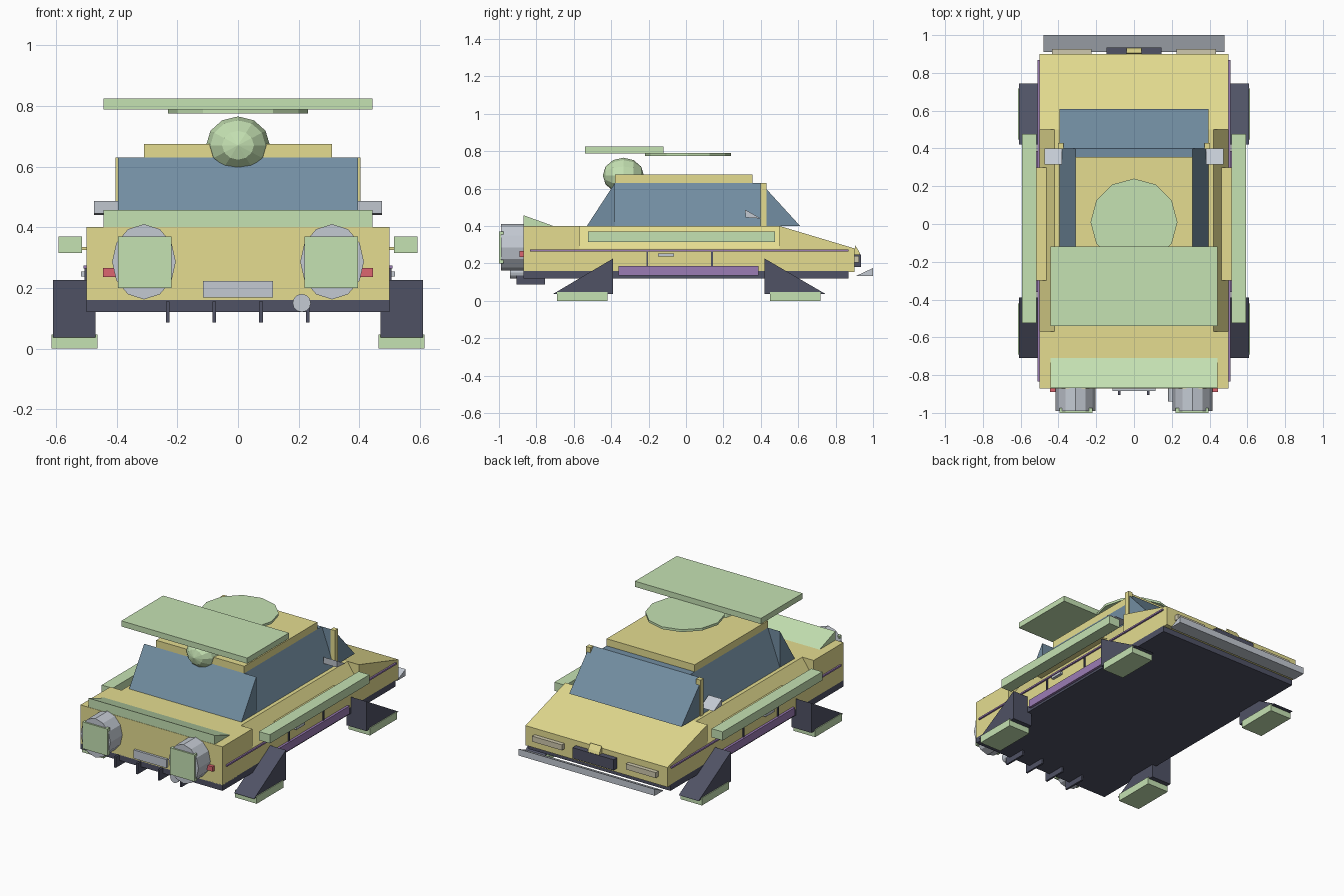
import bpy, bmesh
from math import pi, sin, cos

if "Cube" in bpy.data.objects:
    bpy.data.objects.remove(bpy.data.objects["Cube"])

COLORS = {
    "yellow": (0.78, 0.72, 0.28), "green": (0.56, 0.76, 0.45), "glass": (0.17, 0.27, 0.36),
    "dark": (0.08, 0.085, 0.13), "purple": (0.33, 0.20, 0.46), "red": (0.72, 0.13, 0.16),
    "silver": (0.55, 0.59, 0.65), "cream": (0.62, 0.58, 0.42),
}
MATS = {}
for key, rgb in COLORS.items():
    MATS[key] = bpy.data.materials.new(key)
    MATS[key].diffuse_color = (*rgb, 1)


def finish(name, bm, color):
    bmesh.ops.recalc_face_normals(bm, faces=bm.faces)
    me = bpy.data.meshes.new(name)
    bm.to_mesh(me)
    bm.free()
    me.materials.append(MATS[color])
    ob = bpy.data.objects.new(name, me)
    bpy.context.collection.objects.link(ob)
    return ob


def prism(name, color, pts, a, b, axis="x"):
    """Extrude a 2D profile from a to b: axis x takes (y,z), y takes (x,z), z takes (x,y)."""
    place = {"x": lambda p, t: (t, p[0], p[1]),
             "y": lambda p, t: (p[0], t, p[1]),
             "z": lambda p, t: (p[0], p[1], t)}[axis]
    bm = bmesh.new()
    lo = [bm.verts.new(place(p, a)) for p in pts]
    hi = [bm.verts.new(place(p, b)) for p in pts]
    n = len(pts)
    bm.faces.new(lo)
    bm.faces.new(hi)
    for i in range(n):
        j = (i + 1) % n
        bm.faces.new((lo[i], lo[j], hi[j], hi[i]))
    return finish(name, bm, color)


def box(name, color, x, y, z):
    return prism(name, color, [(y[0], z[0]), (y[1], z[0]), (y[1], z[1]), (y[0], z[1])], *x)


def ring(cx, cy, rx, ry, n=12):
    return [(cx + rx * sin(2 * pi * i / n), cy + ry * cos(2 * pi * i / n)) for i in range(n)]


# Chassis and hull
box("chassis", "dark", (-.5, .5), (-.87, .87), (.12, .16))
box("hull_rear", "yellow", (-.5, .5), (-.87, -.57), (.155, .40))
prism("hull_middle", "yellow",
      [(-.5, .155), (.5, .155), (.5, .28), (.42, .40), (-.42, .40), (-.5, .28)], -.57, .5, "y")
prism("hull_nose", "yellow", [(.5, .155), (.9, .155), (.9, .28), (.5, .40)], -.5, .5)

# Cabin glass and roof
prism("side_glass", "glass", [(-.395, .40), (.395, .40), (.31, .63), (-.31, .63)], -.38, .40, "y")
prism("windshield", "glass", [(.40, .40), (.61, .40), (.40, .63)], -.395, .395)
prism("rear_glass", "glass", [(-.53, .40), (-.38, .40), (-.38, .63)], -.395, .395)
box("roof", "yellow", (-.31, .31), (-.38, .355), (.625, .675))

# Roof equipment
prism("roof_disc", "green", ring(0, .01, .23, .23), .775, .79, "z")
box("roof_wing", "green", (-.443, .443), (-.54, -.12), (.788, .824))
bm = bmesh.new()
bmesh.ops.create_uvsphere(bm, u_segments=12, v_segments=6, radius=1)
for v in bm.verts:
    x, y, z = v.co
    v.co = (x * .105, -.335 + z * .11, .67 + y * .095)
finish("roof_orb", bm, "green")

# Tail details
prism("tail_spoiler", "green", [(-.868, .40), (-.71, .40), (-.868, .457)], -.443, .443)
box("rear_plate", "silver", (-.115, .115), (-.885, -.865), (.168, .222))
for x in (-.232, -.078, .076, .23):
    box("diffuser_fin", "dark", (x - .006, x + .006), (-.905, -.755), (.086, .155))
prism("exhaust", "silver", ring(.21, .15, .03, .03), -.94, -.80, "y")

# Nose details
prism("front_bumper", "silver", [(.91, .133), (1.0, .133), (1.0, .175)], -.48, .48)
box("grille", "dark", (-.145, .145), (.895, .935), (.18, .248))
prism("nose_ornament", "yellow", [(.895, .24), (.935, .24), (.925, .265), (.905, .295)], -.04, .04)

# Parts repeated on both sides
for s, side in ((-1, "left"), (1, "right")):
    def sx(a, b):
        return (s * a, s * b)

    prism("thruster_" + side, "silver", ring(s * .31, .286, .105, .124), -.99, -.865, "y")
    box("thruster_cover_" + side, "green", sx(.22, .395), (-1.0, -.975), (.2, .37))
    box("tail_light_" + side, "red", sx(.395, .445), (-.89, -.865), (.235, .266))
    box("headlight_" + side, "cream", sx(.225, .435), (.895, .926), (.205, .24))
    box("side_rail", "green", sx(.515, .592), (-.525, .477), (.315, .37))
    box("rail_mount_" + side, "yellow", sx(.46, .52), (-.3, .3), (.325, .335))
    box("side_stripe_" + side, "purple", sx(.495, .51), (-.835, .868), (.264, .274))
    box("side_skirt_" + side, "purple", sx(.495, .515), (-.36, .387), (.135, .185))
    for y in (-.207, .14):
        box("door_seam_" + side, "dark", sx(.495, .506), (y - .005, y + .005), (.18, .264))
    box("door_handle_" + side, "silver", sx(.495, .517), (-.15, -.065), (.238, .254))
    box("roof_pillar_" + side, "yellow", sx(.372, .403), (.398, .43), (.40, .63))
    prism("mirror_" + side, "silver", [(.318, .445), (.40, .44), (.316, .487)], *sx(.38, .475))

    # Landing legs and feet
    for end, y0, y1, f0, f1 in (("rear", -.39, -.71, -.69, -.42), ("front", .42, .745, .448, .718)):
        prism(f"{end}_leg_{side}", "dark", [(y0, .037), (y1, .037), (y0, .226)], *sx(.47, .61))
        box(f"{end}_foot_{side}", "green", sx(.463, .615), (f0, f1), (0, .047))

for m in bpy.data.materials:
    if m.users and not m.is_grease_pencil:
        m.use_nodes = True
        m.node_tree.nodes["Principled BSDF"].inputs["Base Color"].default_value = m.diffuse_color
